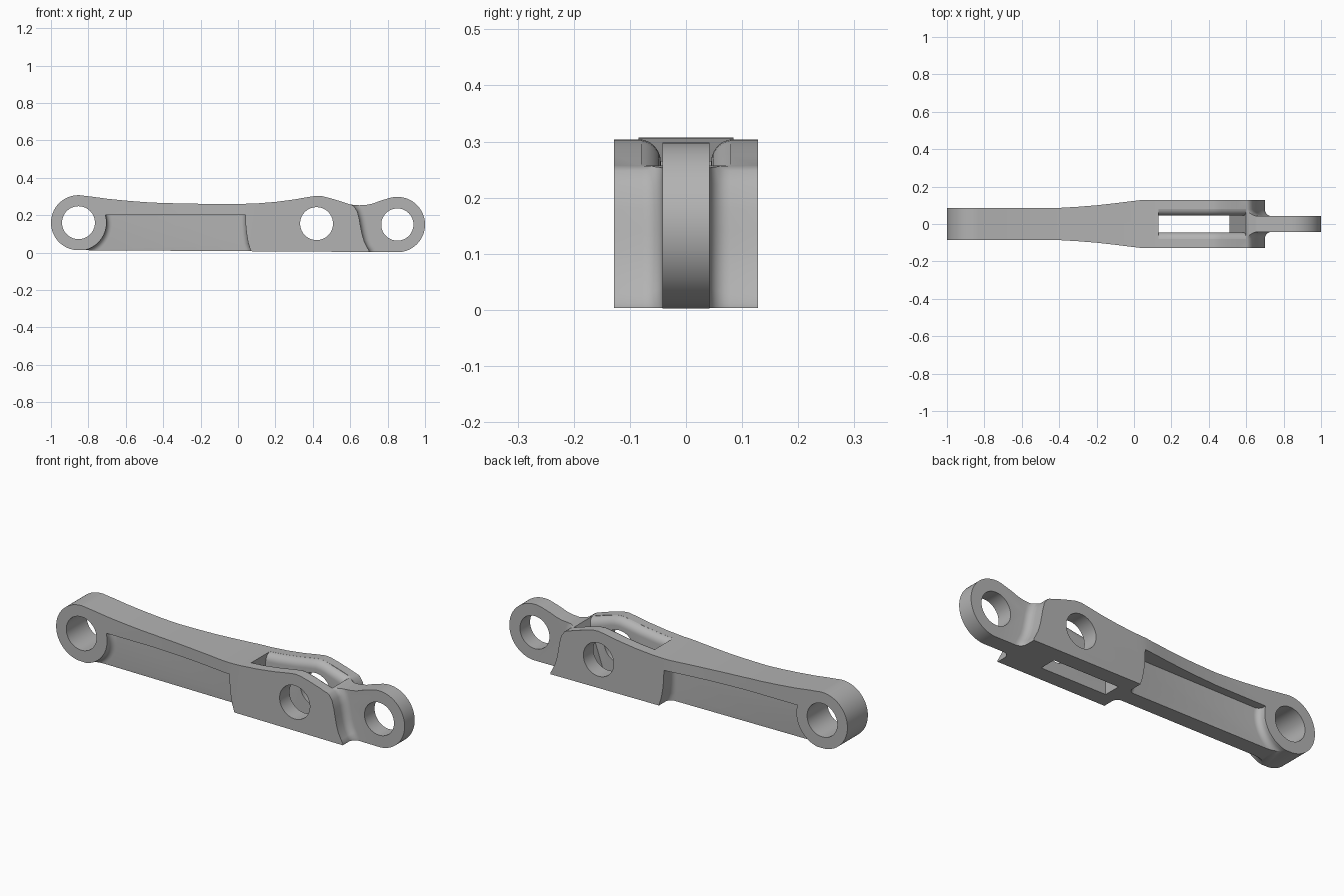
import bpy, bmesh
from math import sin, cos, radians, pi

cube = bpy.data.objects.get("Cube")
if cube:
    bpy.data.objects.remove(cube, do_unlink=True)

steel = bpy.data.materials.new("plain_grey")
steel.use_nodes = True
steel.diffuse_color = (0.45, 0.45, 0.45, 1)
steel.node_tree.nodes["Principled BSDF"].inputs["Base Color"].default_value = (0.45, 0.45, 0.45, 1)


def arc(cx, cz, r, a0, a1, n):
    steps = [radians(a0 + (a1 - a0) * i / n) for i in range(n + 1)]
    return [(cx + r * cos(a), cz + r * sin(a)) for a in steps]


def make_object(name, bm):
    bmesh.ops.recalc_face_normals(bm, faces=bm.faces)
    mesh = bpy.data.meshes.new(name)
    bm.to_mesh(mesh)
    bm.free()
    obj = bpy.data.objects.new(name, mesh)
    bpy.context.collection.objects.link(obj)
    return obj


def loft(name, rings, fillet=0, fillet_ids=()):
    """Join rings of points into a solid; optionally round edges of the first ring."""
    bm = bmesh.new()
    vs = [[bm.verts.new(p) for p in ring] for ring in rings]
    n = len(vs[0])
    bm.faces.new(vs[0])
    bm.faces.new(vs[-1][::-1])
    for a, b in zip(vs, vs[1:]):
        for i in range(n):
            j = (i + 1) % n
            bm.faces.new((a[i], b[i], b[j], a[j]))
    bmesh.ops.recalc_face_normals(bm, faces=bm.faces)
    if fillet:
        edges = [bm.edges.get((vs[0][i], vs[0][(i + 1) % n])) for i in fillet_ids]
        bmesh.ops.bevel(bm, geom=edges, offset=fillet, offset_type='OFFSET', segments=6,
                        profile=0.5, affect='EDGES', clamp_overlap=False)
    return make_object(name, bm)


def side_prism(name, pts, y0, y1, fillet=0, fillet_ids=()):
    rings = [[(x, y, z) for x, z in pts] for y in (y0, y1)]
    return loft(name, rings, fillet, fillet_ids)


def combine(body, tool, operation='DIFFERENCE'):
    mod = body.modifiers.new("cut", 'BOOLEAN')
    mod.operation = operation
    mod.solver = 'EXACT'
    mod.object = tool
    bpy.context.view_layer.objects.active = body
    bpy.ops.object.modifier_apply(modifier=mod.name)
    bpy.data.objects.remove(tool, do_unlink=True)


# Side silhouette: rear eye, underside, front eye, wavy top edge
REAR, MID, FRONT = (-0.853, 0.16), (0.42, 0.155), (0.852, 0.15)
TOP = [(0.76, 0.277), (0.72, 0.262), (0.69, 0.256), (0.65, 0.253), (0.6, 0.257),
       (0.55, 0.274), (0.5, 0.289), (0.45, 0.302), (0.42, 0.304), (0.38, 0.298),
       (0.3, 0.284), (0.2, 0.271), (0.1, 0.263), (0, 0.26), (-0.2, 0.261),
       (-0.4, 0.265), (-0.5, 0.27), (-0.6, 0.278), (-0.7, 0.288), (-0.78, 0.299)]
outline = arc(*REAR, 0.147, 78, 270, 40) + [(0.45, 0.005)]
outline += arc(*FRONT, 0.148, -90, 108, 40) + TOP
body = side_prism("link_arm", outline, -0.2, 0.2)


def top_height(x):
    for (x1, z1), (x0, z0) in zip(TOP, TOP[1:]):
        if x0 <= x <= x1:
            return z0 + (z1 - z0) * (x - x0) / (x1 - x0)


# Plan width: slim at the rear, flaring out to the fork
plan = [(-1.1, 0.085), (-0.42, 0.085), (-0.3, 0.092), (-0.2, 0.1), (-0.1, 0.111),
        (-0.03, 0.12), (0.03, 0.127), (0.06, 0.128), (1.1, 0.128)]
plan_ring = plan + [(x, -y) for x, y in reversed(plan)]
combine(body, loft("plan_trim", [[(x, y, z) for x, y in plan_ring] for z in (-0.1, 0.5)]), 'INTERSECT')

# Side pockets that leave a thin web, and trims that leave the front tongue
eye_arc = arc(*REAR, 0.15, 15.5, -82, 20)
pocket_end = [(0.07, -0.1), (0.068, 0.01), (0.055, 0.05), (0.046, 0.1), (0.041, 0.15), (0.04, 0.2)]
pocket = eye_arc + [(-0.83, -0.1)] + pocket_end
a = len(eye_arc)
pocket_ids = list(range(a)) + list(range(a + 1, len(pocket) - 1))
fork_end = [(0.585, 0.4), (0.595, 0.262), (0.62, 0.248), (0.638, 0.22), (0.648, 0.18),
            (0.655, 0.14), (0.663, 0.1), (0.675, 0.06), (0.69, 0.03), (0.7, 0.012), (0.7, -0.1)]
tongue_trim = fork_end + [(1.2, -0.1), (1.2, 0.4)]
for side in (-1, 1):
    combine(body, side_prism("pocket_cutter", pocket, side * 0.042, side * 0.3, 0.03, pocket_ids))
    combine(body, side_prism("tongue_cutter", tongue_trim, side * 0.042, side * 0.3,
                             0.036, range(len(fork_end) - 1)))

# Fork slot with rounded upper lips and a sloping front end
R = 0.04
rings = []
for x in (0.13, 0.2, 0.3, 0.38, 0.42, 0.45, 0.47, None):
    top = top_height(0.6 if x is None else x)
    half = [(0.045, -0.1)]
    for i in range(8):
        t = radians(82) * i / 7
        half.append((0.045 + R * (1 - cos(t)), top - R + R * sin(t)))
    half.append((0.087, top + 0.08))
    ring = half + [(-y, z) for y, z in reversed(half)]
    rings.append([(0.51 + 0.35 * z if x is None else x, y, z) for y, z in ring])
combine(body, loft("slot_cutter", rings))

# Pin holes
for centre, r in ((REAR, 0.088), (MID, 0.088), (FRONT, 0.086)):
    circle = arc(*centre, r, 0, 360, 64)[:-1]
    combine(body, side_prism("hole_cutter", circle, -0.4, 0.4))

# Finish
body.data.materials.clear()
body.data.materials.append(steel)
for poly in body.data.polygons:
    poly.material_index = 0
bpy.ops.object.select_all(action='DESELECT')
body.select_set(True)
bpy.context.view_layer.objects.active = body
bpy.ops.object.shade_smooth_by_angle(angle=radians(30))
